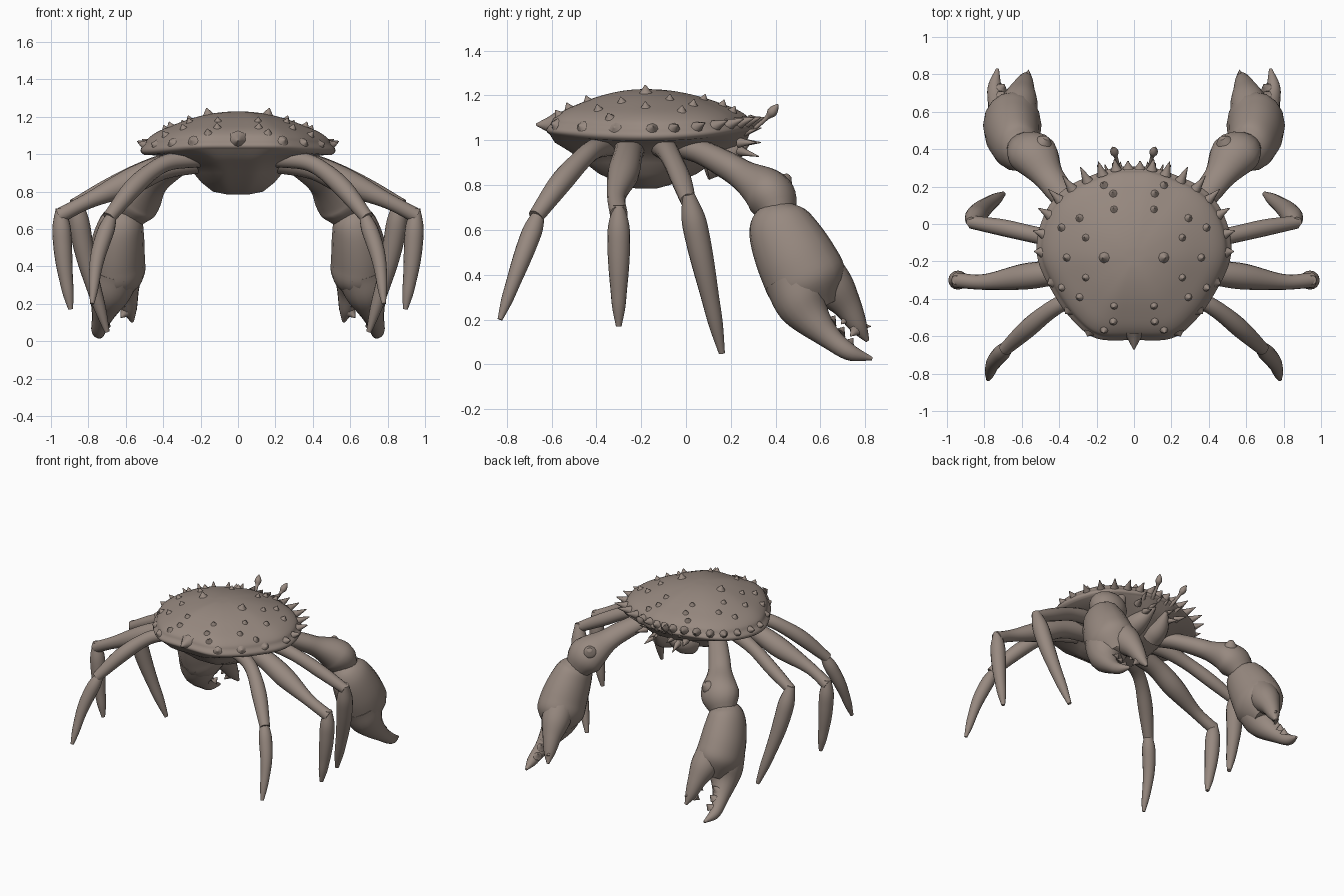
import bpy, bmesh, math
from mathutils import Vector
from mathutils.bvhtree import BVHTree

cube = bpy.data.objects.get("Cube")
if cube:
    bpy.data.objects.remove(cube)

shell = bpy.data.materials.new("taupe_shell")
shell.use_nodes = True
COLOR = (0.31, 0.25, 0.215, 1)
shell.diffuse_color = COLOR
bsdf = next(n for n in shell.node_tree.nodes if n.type == 'BSDF_PRINCIPLED')
bsdf.inputs["Base Color"].default_value = COLOR

# Limb coordinates and radii are written in hundredths of a unit
UNIT = 0.01
SIDEWAYS = Vector((1, 0, 0))
LENGTHWAYS = Vector((0, 1, 0))


def finish(bm, name, mirror=False):
    """Turn the mesh into a smooth shaded object, optionally with a twin across x."""
    bmesh.ops.recalc_face_normals(bm, faces=bm.faces)
    mesh = bpy.data.meshes.new(name)
    bm.to_mesh(mesh)
    bm.free()
    mesh.materials.append(shell)
    ob = bpy.data.objects.new(name, mesh)
    bpy.context.collection.objects.link(ob)
    for other in bpy.context.selected_objects:
        other.select_set(False)
    ob.select_set(True)
    bpy.context.view_layer.objects.active = ob
    bpy.ops.object.shade_smooth_by_angle(angle=math.radians(50))
    if mirror:
        ob.modifiers.new("mirror", 'MIRROR').use_mirror_merge = False


def curve(points, t):
    """Point at fraction t of a smooth curve through the given points."""
    points = [Vector(p) for p in points]
    last = len(points) - 1
    i = min(int(t * last), last - 1)
    f = t * last - i
    b, c = points[i], points[i + 1]
    a = points[i - 1] if i > 0 else b * 2 - c
    d = points[i + 2] if i + 2 <= last else c * 2 - b
    ease_b, ease_c = (c - a) / 2, (d - b) / 2
    return (b + ease_b * f + (3 * (c - b) - 2 * ease_b - ease_c) * f * f
            + (2 * (b - c) + ease_b + ease_c) * f ** 3)


def skin(bm, rings):
    """Bridge rings of points and close both ends."""
    loops = [[bm.verts.new(p) for p in ring] for ring in rings]
    for lower, upper in zip(loops, loops[1:]):
        for i in range(len(lower)):
            bm.faces.new((lower[i - 1], lower[i], upper[i], upper[i - 1]))
    bm.faces.new(loops[0])
    bm.faces.new(loops[-1])


def limb(bm, points, radii, axis=LENGTHWAYS, flat=1.0, cuts=26, sides=16):
    """Sweep an ellipse along a curve; flat scales its radius across the axis."""
    path = [curve(points, k / cuts) * UNIT for k in range(cuts + 1)]
    rings = []
    for k, centre in enumerate(path):
        along = (path[min(k + 1, cuts)] - path[max(k - 1, 0)]).normalized()
        u = (axis - along * along.dot(axis)).normalized()
        v = along.cross(u) * flat
        radius = max(curve([(r, 0) for r in radii], k / cuts).x, 0.2) * UNIT
        angles = [math.tau * s / sides for s in range(sides)]
        rings.append([centre + (u * math.cos(w) + v * math.sin(w)) * radius for w in angles])
    skin(bm, rings)


def thorn(bm, base, direction, length, radius):
    """Thorn with a flared, buried foot."""
    d = Vector(direction).normalized() * length
    axis = SIDEWAYS if abs(d.x) < 0.7 * length else LENGTHWAYS
    base = Vector(base)
    limb(bm, (base - d / 4, base + d), [radius * f for f in (1.4, 0.9, 0.5, 0.1)], axis, 1, 7, 8)


# Carapace: scaled rings of one outline, domed above and keeled below
MIDDLE = -0.18
half = ((0, -62), (20, -61), (33, -51), (43, -37), (51, -20), (51, -5),
        (45, 10), (35, 20), (22, 26), (10, 30), (0, 30.5))
edge = [curve(half, k / 60) * UNIT for k in range(61)]
outline = edge + [Vector((-p.x, p.y)) for p in reversed(edge[1:-1])]


def rim_height(y):
    bend = 0.16 if y > MIDDLE else 0.13
    return 1.025 + bend * (y - MIDDLE) ** 2


rings = []
belly = ((0.12, 0.1, 0.785), (0.26, 0.22, 0.8), (0.38, 0.47, 0.85),
         (0.46, 0.62, 0.9), (0.54, 0.77, 0.95), (0.75, 0.92, 0.99))
for wide, long, z in belly:
    rings.append([(p.x * wide, MIDDLE + (p.y - MIDDLE) * long, z) for p in outline])
dome = ((0.97, -0.14), (1, -0.07), (1, 0.02), (0.96, 0.14), (0.93, 0.28), (0.84, 0.45),
        (0.7, 0.61), (0.5, 0.8), (0.3, 0.93), (0.13, 0.99), (0.02, 1))
for k in range(31):
    size, rise = curve(dome, k / 30)
    ring = []
    for p in outline:
        rim = rim_height(p.y)
        ring.append((p.x * size, MIDDLE + (p.y - MIDDLE) * size, rim + (1.228 - rim) * rise))
    rings.append(ring)
bm = bmesh.new()
skin(bm, rings)
bmesh.ops.recalc_face_normals(bm, faces=bm.faces)
tree = BVHTree.FromBMesh(bm)
finish(bm, "carapace")

# Low thorns in staggered rings over the back
bm = bmesh.new()
for reach, count, size in ((0.16, 1, 3.5), (0.28, 4, 2.4), (0.36, 5, 2.6), (0.42, 4, 2.6)):
    for k in range(count):
        w = math.pi * ((k + 0.5) / count - 0.5)
        for side in (1, -1):
            spot = Vector((side * reach * math.cos(w), MIDDLE + reach * math.sin(w), 2))
            hit, normal, _, _ = tree.ray_cast(spot, Vector((0, 0, -1)))
            thorn(bm, hit / UNIT, normal, size, size * 0.75)
finish(bm, "shell_thorns")

# Thorns around the rim, largest toward the front corners
bm = bmesh.new()
for k in [8, 14, 20] + list(range(26, 60, 4)):
    p = edge[k]
    length = 1.8 if k < 26 else 2.5 + 5 * math.sin(math.pi * (k - 24) / 36)
    base = Vector((p.x * 0.97, p.y, rim_height(p.y) + 0.025))
    thorn(bm, base / UNIT, (p.x * 0.8, p.y - MIDDLE, 0.15), length, 2.2)
finish(bm, "rim_thorns", True)
bm = bmesh.new()
thorn(bm, (0, -60, 107), (0, -1, 0), 7, 4)
finish(bm, "tail_thorn")

# Eyes on stalks
bm = bmesh.new()
limb(bm, ((7, 24, 103), (8.5, 31, 106), (10, 37, 111), (11.5, 41, 116)),
     (2.5, 1.8, 1.4, 1.1, 1, 1.1, 2.2, 1.8, 0.4), SIDEWAYS)
finish(bm, "eye_stalk", True)

# Mouthparts below the front rim
bm = bmesh.new()
limb(bm, ((9, 8, 90), (8, 18, 93), (5, 28, 99)), (8, 7, 4.5, 1), SIDEWAYS)
for k in range(5):
    thorn(bm, (3 + 3.5 * k, 25, 103 - 4 * (k % 3)), (0.1 * k, 1, 0.3 - 0.3 * (k % 3)), 9 - k / 2, 1.8)
finish(bm, "mouthparts", True)


# Walking legs: a curved upper segment and a tapering lower one
def walking_leg(name, upper, radii, lower, girth):
    bm = bmesh.new()
    limb(bm, upper, radii)
    finish(bm, name + "_upper", True)
    bm = bmesh.new()
    limb(bm, lower, [girth * f for f in (0.5, 0.97, 1, 0.9, 0.74, 0.58, 0.25)])
    finish(bm, name + "_lower", True)


walking_leg("front_leg",
            ((18, -13, 98), (36, -9, 96), (52, -6, 91), (70, -2, 82), (87, 1, 73)),
            (5, 5, 4.5, 4.5, 3.5), ((87, 1, 76), (81, 8, 43), (70, 16, 5)), 5.5)
walking_leg("middle_leg",
            ((20, -25, 97), (40, -26, 93), (58, -28, 85), (80, -31, 75), (95.5, -30, 67)),
            (7, 6.5, 7, 4.2, 4), ((95, -30, 71), (93, -30, 42), (89.5, -30, 17)), 5)
walking_leg("back_leg",
            ((20, -34, 98), (36, -41, 96), (46, -47, 91), (57, -56, 81), (69, -67, 66)),
            (5, 4.5, 4.6, 5, 3.5), ((67, -65, 69), (75, -74, 45), (78, -83, 20)), 4.4)

# Claw arm with its knobbed wrist
bm = bmesh.new()
limb(bm, ((18, -6, 98), (30, 6, 95), (40, 18, 89), (46, 26, 84), (52, 35, 78), (56, 39, 73), (60, 42, 66)),
     (6, 6.5, 7.5, 8.5, 12.5, 13, 9), SIDEWAYS, 0.83)
limb(bm, ((52, 36, 76), (49, 42, 80), (47, 46, 84)), (9, 7.5, 5.5, 4, 1.5), SIDEWAYS)
finish(bm, "claw_arm", True)

# Palm
bm = bmesh.new()
limb(bm, ((60, 39, 70), (61.5, 40.5, 65), (63.5, 44, 57), (65, 50, 45), (65, 55, 35), (65, 60, 25)),
     (6.5, 11, 13.5, 15.2, 14.8, 7), SIDEWAYS, 1.18)
finish(bm, "claw_palm", True)

# Pincer fingers with blunt teeth on the facing edges
bm = bmesh.new()
limb(bm, ((66, 49, 37), (69, 53, 25), (72, 61, 15), (74.5, 72, 6), (73, 83, 2.5)),
     (14, 12, 8, 5, 3.5, 0.8), SIDEWAYS)
for k in range(3):
    thorn(bm, (70.5, 65 + 4 * k, 19.5 - 5 * k), (-0.4, 0.5, 0.7), 3, 2.2)
finish(bm, "claw_fixed_finger", True)
bm = bmesh.new()
limb(bm, ((63, 58, 43), (61, 66, 34), (59.5, 72, 26), (58, 77, 17), (56.5, 81, 10.5)),
     (11, 9.5, 6.5, 4, 0.9), SIDEWAYS)
for k in range(3):
    thorn(bm, (61, 67 + 4 * k, 25.5 - 5.5 * k), (0.5, -0.5, -0.6), 3, 2)
thorn(bm, (56.5, 78, 17), LENGTHWAYS, 4.5, 1.8)
finish(bm, "claw_moving_finger", True)
